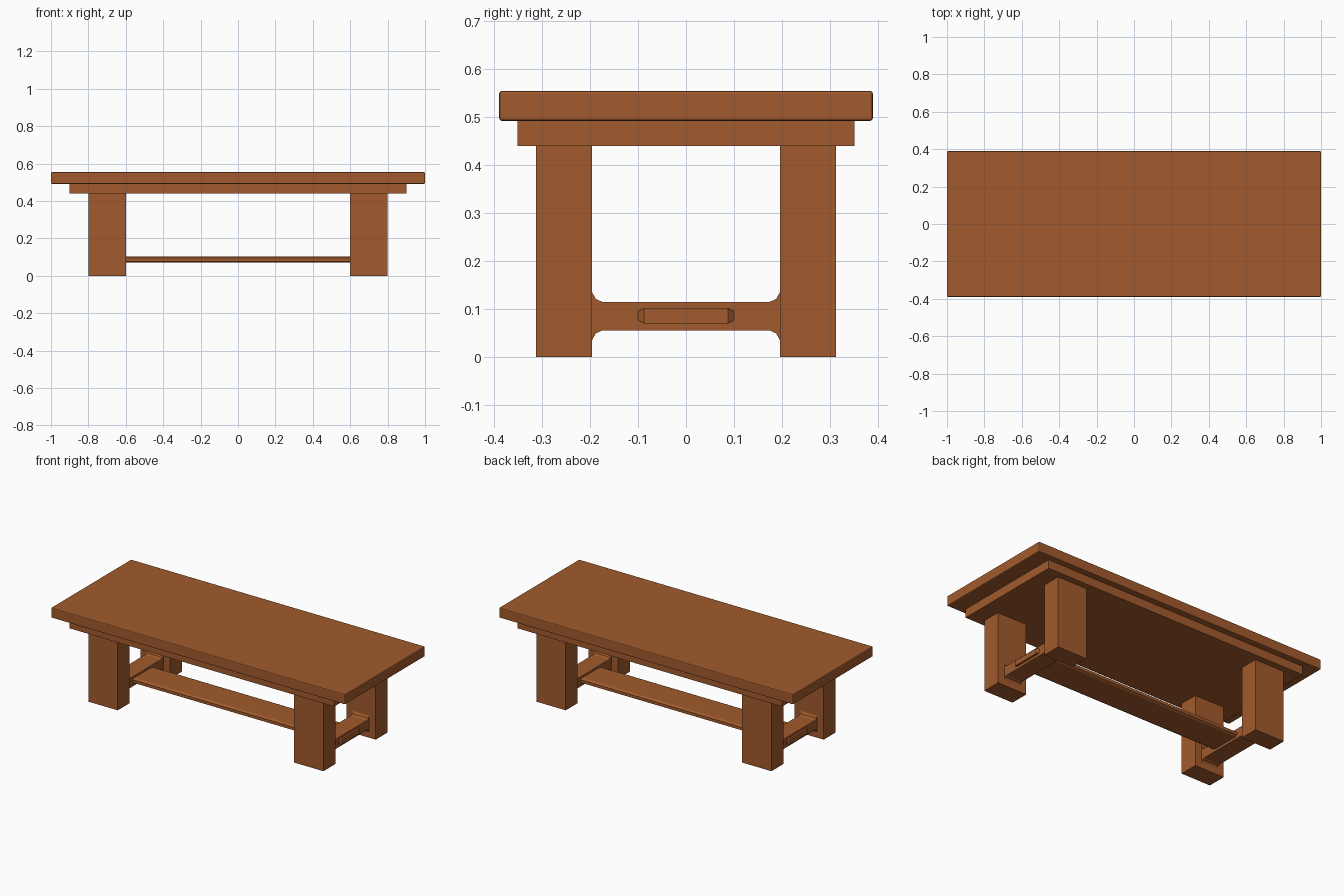
import bpy, bmesh

if "Cube" in bpy.data.objects:
    bpy.data.objects.remove(bpy.data.objects["Cube"])

wood = bpy.data.materials.new("warm brown wood")
wood.diffuse_color = (0.36, 0.105, 0.026, 1)
wood.use_nodes = True
wood.node_tree.nodes["Principled BSDF"].inputs["Base Color"].default_value = wood.diffuse_color


def finish(bm, name):
    bmesh.ops.recalc_face_normals(bm, faces=bm.faces)
    me = bpy.data.meshes.new(name)
    bm.to_mesh(me)
    bm.free()
    me.materials.append(wood)
    ob = bpy.data.objects.new(name, me)
    bpy.context.collection.objects.link(ob)
    return ob


def box(name, x, y, z):
    """Box from (min, max) ranges."""
    bm = bmesh.new()
    bmesh.ops.create_cube(bm, size=1)
    for v in bm.verts:
        v.co = [r[0] if c < 0 else r[1] for c, r in zip(v.co, (x, y, z))]
    return finish(bm, name)


# Table top with slightly eased edges
top = box("table_top", (-1, 1), (-0.389, 0.389), (0.492, 0.554))
bev = top.modifiers.new("eased edges", "BEVEL")
bev.width = 0.005
bev.segments = 2

# Solid under-frame below the top
box("under_frame", (-0.9, 0.9), (-0.351, 0.351), (0.439, 0.492))

# Four legs
for sx, side in ((-1, "left"), (1, "right")):
    for sy, end in ((-1, "front"), (1, "back")):
        box(f"{end}_{side}_leg", sorted((sx * 0.6, sx * 0.8)),
            sorted((sy * 0.196, sy * 0.312)), (0, 0.439))

# Cross stretchers, flared where they meet the legs
flare = [(0.196, 0.051), (0.188, 0.036), (0.175, 0.03)]
half = flare + [(-y, h) for y, h in reversed(flare)]
profile = [(y, 0.085 + h) for y, h in half] + [(y, 0.085 - h) for y, h in reversed(half)]
for sx, side in ((-1, "left"), (1, "right")):
    bm = bmesh.new()
    face = bm.faces.new([bm.verts.new((sx * 0.7 - 0.055, y, z)) for y, z in profile])
    ext = bmesh.ops.extrude_face_region(bm, geom=[face])
    verts = [g for g in ext["geom"] if isinstance(g, bmesh.types.BMVert)]
    bmesh.ops.translate(bm, verts=verts, vec=(0.11, 0, 0))
    finish(bm, f"{side}_cross_stretcher")

# Long chamfered board passing through both cross stretchers
bm = bmesh.new()
for sx in (-1, 1):
    for sy in (-1, 1):
        for sz in (-1, 1):
            bm.verts.new((sx * 0.768, sy * 0.087, 0.086 + sz * 0.016))
            bm.verts.new((sx * 0.756, sy * 0.1, 0.086 + sz * 0.009))
bmesh.ops.convex_hull(bm, input=bm.verts[:])
bmesh.ops.dissolve_limit(bm, angle_limit=0.01, verts=bm.verts[:], edges=bm.edges[:])
finish(bm, "long_stretcher")
